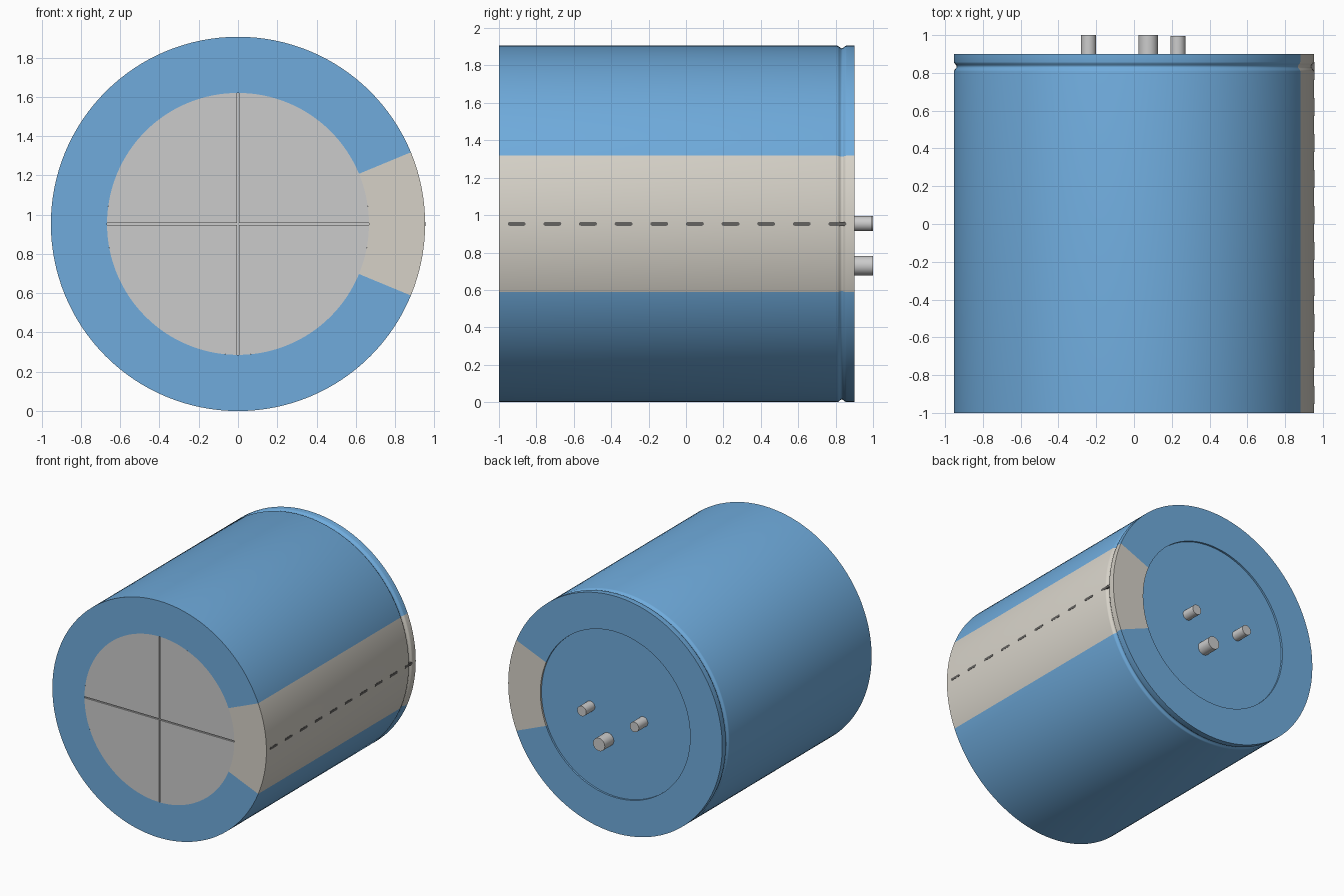
import bpy, bmesh
from math import sin, cos, pi, asin, radians
from mathutils import Vector

if "Cube" in bpy.data.objects:
    bpy.data.objects.remove(bpy.data.objects["Cube"])

R, RI, ZC, SEG = 0.953, 0.667, 0.953, 128


def material(name, rgb):
    m = bpy.data.materials.new(name)
    m.diffuse_color = (*rgb, 1)
    m.use_nodes = True
    m.node_tree.nodes["Principled BSDF"].inputs["Base Color"].default_value = m.diffuse_color
    return m


BLUE = material("blue_sleeve", (0.16, 0.41, 0.72))
BAND = material("pale_band", (0.67, 0.64, 0.575))
DARK = material("dark_mark", (0.13, 0.125, 0.12))


def finish(name, bm, mats=()):
    bmesh.ops.recalc_face_normals(bm, faces=bm.faces)
    mesh = bpy.data.meshes.new(name)
    bm.to_mesh(mesh)
    bm.free()
    for m in mats:
        mesh.materials.append(m)
    ob = bpy.data.objects.new(name, mesh)
    bpy.context.collection.objects.link(ob)
    bpy.ops.object.select_all(action='DESELECT')
    ob.select_set(True)
    bpy.context.view_layer.objects.active = ob
    bpy.ops.object.shade_smooth_by_angle(angle=radians(30))
    return ob


def prism(name, points, depth, mats=()):
    """Extrude a planar outline along the depth vector."""
    bm = bmesh.new()
    face = bm.faces.new([bm.verts.new(p) for p in points])
    new = bmesh.ops.extrude_face_region(bm, geom=[face], use_keep_orig=True)
    bmesh.ops.translate(bm, vec=Vector(depth),
                        verts=[g for g in new["geom"] if isinstance(g, bmesh.types.BMVert)])
    return finish(name, bm, mats)


def cylinder(name, x, z, r, y0, y1, seg, mats=()):
    pts = [(x + r * cos(2 * pi * i / seg), y0, z + r * sin(2 * pi * i / seg)) for i in range(seg)]
    return prism(name, pts, (0, y1 - y0, 0), mats)


# Sleeve: closed profile (radius, y) with a crimp groove, turned about the y axis
groove = [(R - 0.007 * (1 - cos(2 * pi * i / 10)), 0.808 + 0.05 * i / 10) for i in range(11)]
profile = [(RI, -1), (R, -1)] + groove + [(R, 0.9), (RI, 0.9)]
bm = bmesh.new()
rings = []
for s in range(SEG):
    a = 2 * pi * s / SEG
    rings.append([bm.verts.new((r * cos(a), y, ZC + r * sin(a))) for r, y in profile])
for s in range(SEG):
    a, b = rings[s], rings[(s + 1) % SEG]
    in_band = s < SEG // 16 or s >= SEG - SEG // 16
    for i in range(len(profile)):
        j = (i + 1) % len(profile)
        bm.faces.new((a[i], a[j], b[j], b[i])).material_index = int(in_band)
finish("sleeve", bm, [BLUE, BAND])

# Metal can inside, and the recessed terminal plate at the back
cylinder("can", 0, ZC, RI, -0.99, 0.6, SEG)
cylinder("terminal_plate", 0, ZC, RI, 0.6, 0.885, SEG, [BLUE])

# Front cap: four quarters leaving a thin cross-shaped vent groove
g = 0.005
a0 = asin(g / RI)
arc = [a0 + (pi / 2 - 2 * a0) * i / 32 for i in range(33)]
quarter = [(g, g)] + [(RI * cos(a), RI * sin(a)) for a in arc]
for sx in (-1, 1):
    for sz in (-1, 1):
        prism("front_cap_quarter", [(sx * x, -1, ZC + sz * z) for x, z in quarter], (0, 0.01, 0))

# Terminal pins
for x, z, r, end in ((-0.24, 0.955, 0.04, 1.0), (0.232, 0.955, 0.04, 0.995), (0.075, 0.73, 0.052, 1.0)):
    cylinder("terminal_pin", x, z, r, 0.88, end, 32)

# Dashed polarity line along the band, with rounded dash ends
h, half = 0.01, 0.038
for k in range(10):
    yc = -0.905 + 0.1905 * k
    pts = []
    for side in (1, -1):
        for i in range(7):
            t = -pi / 2 + pi * i / 6
            pts.append((R - 0.02, yc + side * (half + h * cos(t)), ZC + side * h * sin(t)))
    prism("polarity_dash", pts, (0.0215, 0, 0), [DARK])
